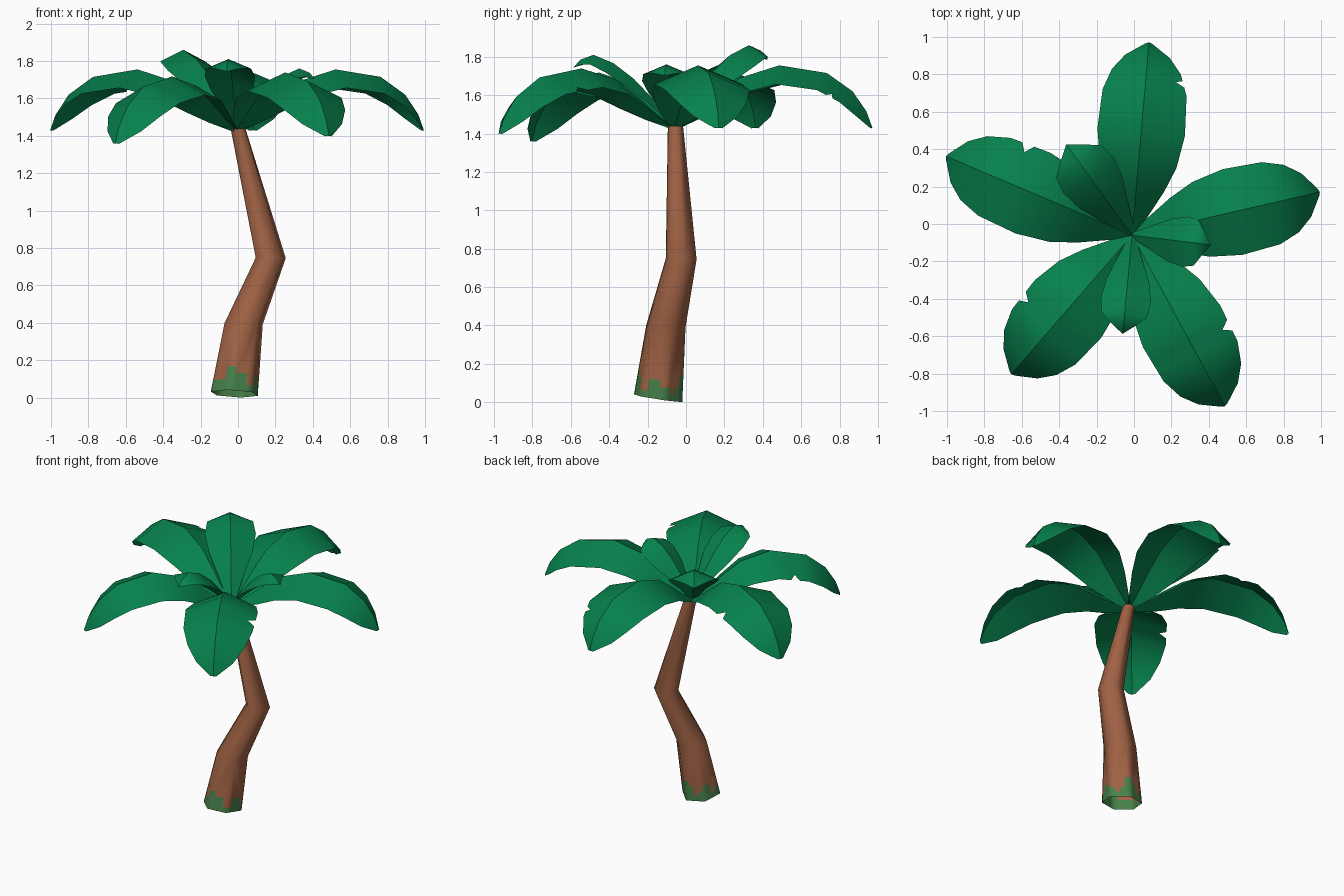
import bpy, bmesh, math
from mathutils import Vector

if "Cube" in bpy.data.objects:
    bpy.data.objects.remove(bpy.data.objects["Cube"])


def material(name, rgb):
    m = bpy.data.materials.new(name)
    m.diffuse_color = (*rgb, 1)
    m.use_nodes = True
    m.node_tree.nodes["Principled BSDF"].inputs["Base Color"].default_value = m.diffuse_color
    return m


LEAF = material("leaf green", (0.002, 0.22, 0.073))
BARK = material("bark brown", (0.35, 0.122, 0.058))
MOSS = material("moss green", (0.062, 0.22, 0.07))


def finish(bm, name, mats):
    me = bpy.data.meshes.new(name)
    for f in bm.faces:
        f.smooth = True
    bm.to_mesh(me)
    bm.free()
    for m in mats:
        me.materials.append(m)
    ob = bpy.data.objects.new(name, me)
    bpy.context.collection.objects.link(ob)
    return ob


# Trunk: bent six-sided tube, open at the foot, with a ragged moss band
def hexagon(c, r, tilt):
    pts = []
    for i in range(6):
        a = math.radians(15 + 60 * i)
        dx, dy = r * math.cos(a), r * math.sin(a)
        pts.append(Vector((c[0] + dx, c[1] + dy, c[2] - tilt * (dy * 0.15 + dx * 0.05))))
    return pts


def split_sides(ring, n):
    return [ring[i].lerp(ring[(i + 1) % 6], k / n) for i in range(6) for k in range(n)]


def build_trunk():
    bm = bmesh.new()
    base = hexagon((-0.02, -0.145, 0.021), 0.13, 1)
    knee = hexagon((0.03, -0.105, 0.395), 0.106, 0.3)
    bend = hexagon((0.175, -0.025, 0.747), 0.083, 0.2)
    top = hexagon((0.0, -0.055, 1.44), 0.041, 0)
    moss = [2, 1, 2, 4, 4, 3, 1, 2, 3, 3, 1, 2, 2, 2, 2, 4, 4, 3, 3, 1, 1, 3, 3, 2]
    fine0, fine1 = split_sides(base, 4), split_sides(knee, 4)
    rings = [[bm.verts.new(a.lerp(b, z / 0.38)) for a, b in zip(fine0, fine1)]
             for z in (0, 0.035, 0.065, 0.1, 0.135)]
    for k in range(4):
        for c in range(24):
            d = (c + 1) % 24
            f = bm.faces.new((rings[k][c], rings[k][d], rings[k + 1][d], rings[k + 1][c]))
            f.material_index = 1 if k < moss[c] else 0
    lower = rings[-1]
    coarse = [[bm.verts.new(p) for p in r] for r in (knee, bend, top)]
    for i in range(6):
        j = (i + 1) % 6
        bm.faces.new([lower[(4 * i + k) % 24] for k in range(5)] + [coarse[0][j], coarse[0][i]])
        for a, b in zip(coarse, coarse[1:]):
            bm.faces.new((a[i], a[j], b[j], b[i]))
    finish(bm, "trunk", [BARK, MOSS])


# Leaf: folded strip along an arching rib; stations are (distance, height, half width)
def build_leaf(name, angle, st, notch=None):
    a = math.radians(angle)
    out = Vector((math.cos(a), math.sin(a), 0))
    left = Vector((-math.sin(a), math.cos(a), 0))
    origin = Vector((-0.01, -0.06, 0))
    rows = []
    for i, (r, z, w) in enumerate(st):
        p, q = st[max(i - 1, 0)], st[min(i + 1, len(st) - 1)]
        tan = (out * (q[0] - p[0]) + Vector((0, 0, q[1] - p[1]))).normalized()
        normal = tan.cross(left)
        rib = origin + out * r + Vector((0, 0, z))
        rows.append([rib + left * w - normal * w * 0.42, rib,
                     rib - left * w - normal * w * 0.42])
    if notch:  # small bite in one edge, within one segment
        col, seg = notch
        p, q = rows[seg], rows[seg + 1]
        extra = [[u.lerp(v, t) for u, v in zip(p, q)] for t in (0.4, 0.55, 0.7)]
        extra[1][col] = extra[1][col].lerp(extra[1][1], 0.2)
        rows[seg + 1:seg + 1] = extra
    bm = bmesh.new()
    rows = [[bm.verts.new(p) for p in row] for row in rows]
    for p, q in zip(rows, rows[1:]):
        for k in (0, 1):
            bm.faces.new((p[k], p[k + 1], q[k + 1], q[k]))
        bm.edges.get((p[1], q[1])).smooth = False
    bmesh.ops.remove_doubles(bm, verts=bm.verts, dist=0.001)
    finish(bm, name, [LEAF])


BIG = [(0, 1.43, 0.02), (0.1, 1.505, 0.085), (0.2, 1.59, 0.15), (0.33, 1.69, 0.205),
       (0.53, 1.755, 0.235), (0.77, 1.715, 0.225), (0.9, 1.62, 0.185),
       (0.97, 1.515, 0.12), (1, 1.43, 0.02)]
SMALL = [(0, 0, 0.12), (0.2, 0.36, 0.5), (0.4, 0.66, 0.85), (0.6, 0.88, 1),
         (0.8, 1, 0.9), (0.93, 0.93, 0.5), (1, 0.82, 0)]
LEFT, RIGHT = 0, 2

build_trunk()

# Five large drooping leaves: name, angle, length, droop, notch (edge, segment)
for name, ang, length, droop, notch in (
        ("right_leaf", 13, 1.03, 0, None),
        ("back_leaf", 85, 1.035, 0, (RIGHT, 5)),
        ("left_leaf", 157, 1.08, 0, (RIGHT, 4)),
        ("front_left_leaf", 229, 0.985, 0.07, (RIGHT, 4)),
        ("front_right_leaf", 298.5, 1.04, 0.03, (LEFT, 4))):
    build_leaf(name, ang, [(t * length, z - droop * t, w) for t, z, w in BIG], notch)

# Three small upright leaves: name, angle, length, rise, half width
for name, ang, length, rise, width in (
        ("small_back_leaf", 126, 0.60, 0.42, 0.165),
        ("small_front_leaf", 264.5, 0.53, 0.37, 0.135),
        ("small_right_leaf", -7, 0.425, 0.32, 0.135)):
    build_leaf(name, ang, [(t * length, 1.44 + h * rise, w * width) for t, h, w in SMALL])
